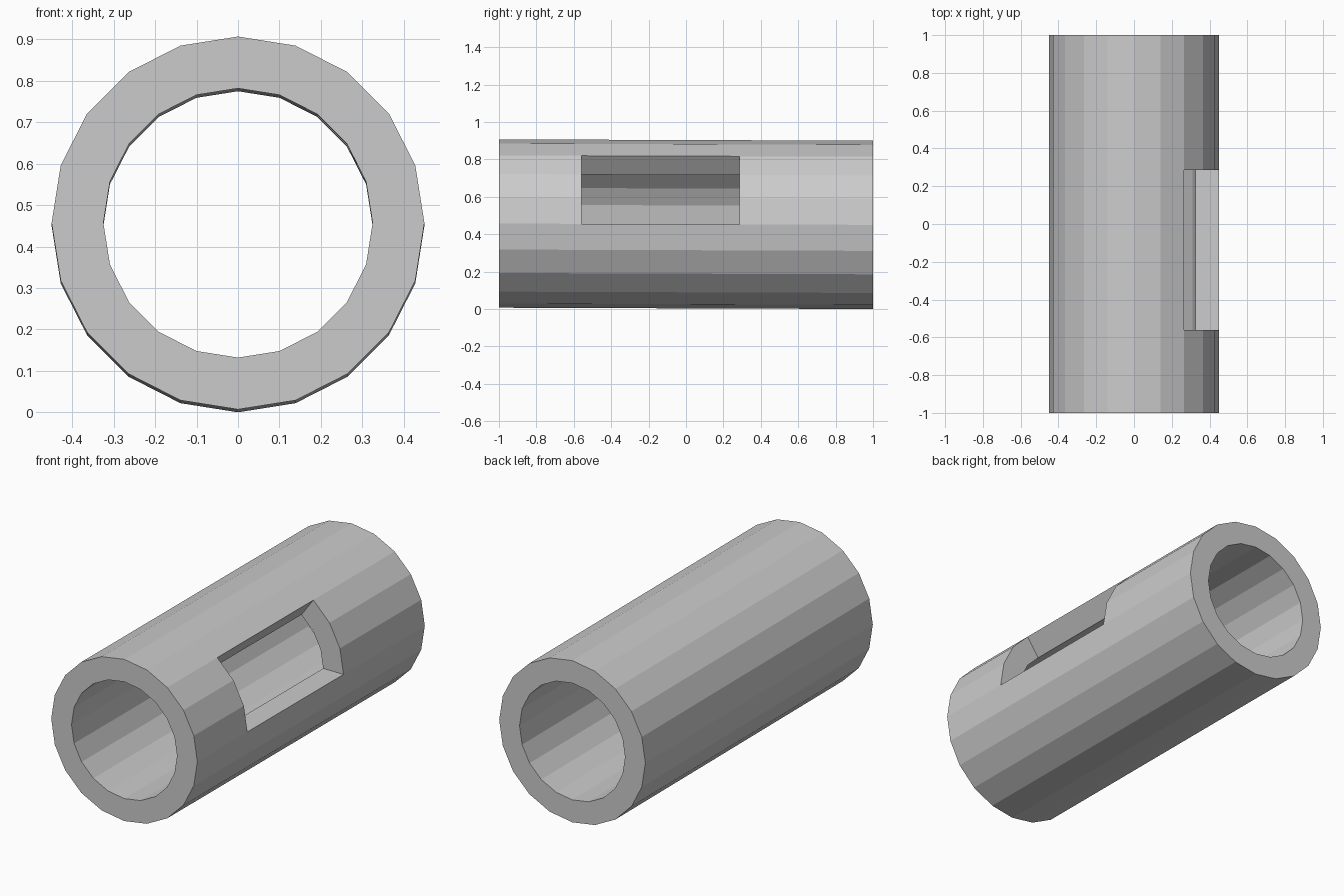
import bpy, bmesh
from math import sin, cos, tau

if "Cube" in bpy.data.objects:
    bpy.data.objects.remove(bpy.data.objects["Cube"])

SIDES = 20
R_OUT, R_IN = 0.45, 0.325
STATIONS = [-1.0, -0.56, 0.285, 1.0]   # open ends and slot ends along y
SLOT_SECTORS = {0, 1, 2}               # facets removed by the slot

bm = bmesh.new()


def ring(radius, y):
    zc = 0.4535 - 0.0035 * y           # axis dips very slightly to the back
    return [bm.verts.new((radius * cos(tau * i / SIDES), y,
                          zc + radius * sin(tau * i / SIDES))) for i in range(SIDES)]


outer = [ring(R_OUT, y) for y in STATIONS]
inner = [ring(R_IN, y) for y in STATIONS]

for i in range(SIDES):
    j = (i + 1) % SIDES
    # Outer and inner walls, leaving the slot open
    for s in range(3):
        if s == 1 and i in SLOT_SECTORS:
            continue
        for r in (outer, inner):
            bm.faces.new((r[s][i], r[s][j], r[s + 1][j], r[s + 1][i]))
    # End rims, plus the slot's end walls
    for s in ((0, 3, 1, 2) if i in SLOT_SECTORS else (0, 3)):
        bm.faces.new((outer[s][i], outer[s][j], inner[s][j], inner[s][i]))

# Slot's long radial walls
for i in (min(SLOT_SECTORS), max(SLOT_SECTORS) + 1):
    bm.faces.new((outer[1][i], outer[2][i], inner[2][i], inner[1][i]))

bmesh.ops.recalc_face_normals(bm, faces=bm.faces)
mesh = bpy.data.meshes.new("slotted_tube")
bm.to_mesh(mesh)
bm.free()
bpy.context.collection.objects.link(bpy.data.objects.new("slotted_tube", mesh))
